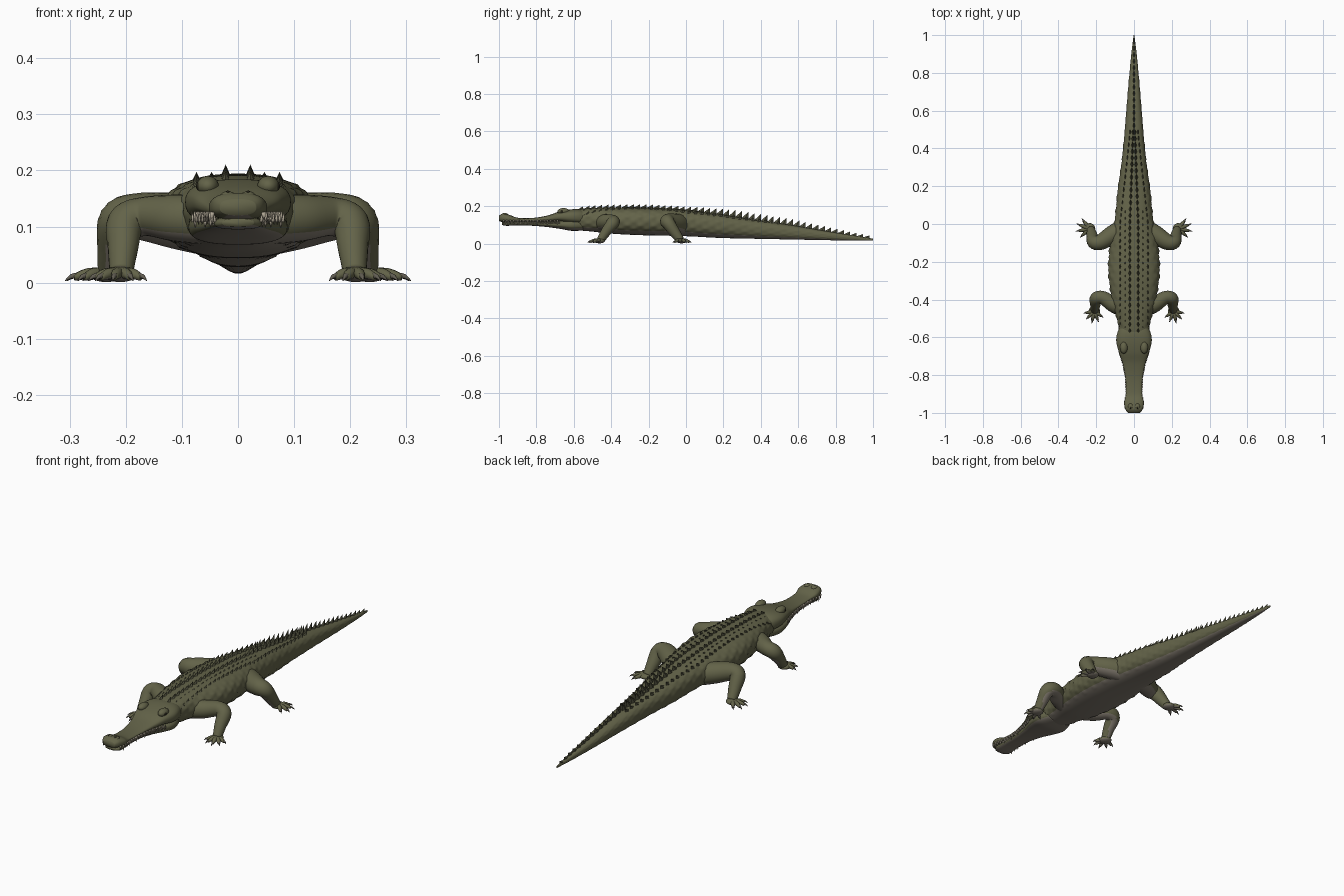
import bpy, bmesh, math
from mathutils import Vector

cube = bpy.data.objects.get("Cube")
if cube:
    bpy.data.objects.remove(cube)


def material(name, rgb):
    m = bpy.data.materials.new(name)
    m.use_nodes = True
    m.diffuse_color = (*rgb, 1)
    bsdf = next(n for n in m.node_tree.nodes if n.type == 'BSDF_PRINCIPLED')
    bsdf.inputs["Base Color"].default_value = (*rgb, 1)
    bsdf.inputs["Roughness"].default_value = 0.8
    return m


SKIN = material("olive skin", (0.125, 0.125, 0.066))
BELLY = material("grey belly", (0.21, 0.185, 0.15))
SCUTE = material("dark scutes", (0.085, 0.085, 0.05))
TOOTH = material("ivory teeth", (0.45, 0.40, 0.31))
CLAW = material("grey claws", (0.12, 0.11, 0.085))
EYE = material("dark eyes", (0.02, 0.018, 0.01))


def finish(bm, name, mats, smooth=True):
    bmesh.ops.recalc_face_normals(bm, faces=bm.faces)
    mesh = bpy.data.meshes.new(name)
    bm.to_mesh(mesh)
    bm.free()
    for m in mats:
        mesh.materials.append(m)
    for p in mesh.polygons:
        p.use_smooth = smooth
    ob = bpy.data.objects.new(name, mesh)
    bpy.context.collection.objects.link(ob)
    return ob


def spline(pts, t):
    """Catmull-Rom point at t in 0..1 through tuples of any length."""
    n = len(pts) - 1
    i = min(int(t * n), n - 1)
    u = t * n - i
    a, b, c, d = (pts[min(max(k, 0), n)] for k in (i - 1, i, i + 1, i + 2))
    return [q + 0.5 * u * (r - p + u * (2 * p - 5 * q + 4 * r - s + u * (3 * (q - r) + s - p)))
            for p, q, r, s in zip(a, b, c, d)]


def skin_rings(bm, rings):
    faces = []
    n = len(rings[0])
    for a, b in zip(rings, rings[1:]):
        for i in range(n):
            j = (i + 1) % n
            faces.append(bm.faces.new((a[i], a[j], b[j], b[i])))
    bm.faces.new(rings[0])
    bm.faces.new(rings[-1])
    return faces


def section(st, a, power):
    """Point on a rounded cross-section of station (y, half width, bottom, top)."""
    y, w, zb, zt = st
    c, s = math.cos(a), math.sin(a)
    x = w * math.copysign(abs(c) ** (2 / power), c)
    z = (zb + zt) / 2 + (zt - zb) / 2 * math.copysign(abs(s) ** (2 / power), s)
    return Vector((x, y, z))


def loft(name, stations, count, seg=40, power=2.4, belly=-0.62, bump=0):
    bm = bmesh.new()
    rings = []
    for k in range(count + 1):
        st = spline(stations, k / count)
        ring = []
        for i in range(seg):
            a = math.tau * i / seg
            p = section(st, a, power)
            # raised scales on the flanks
            if bump and abs(math.sin(a)) < 0.75:
                wave = math.cos(8 * a * 1.5) * math.cos(st[0] * 90)
                p.x += math.copysign(bump * max(0, wave) * st[1] * 10, p.x)
            ring.append(bm.verts.new(p))
        rings.append(ring)
    for n, f in enumerate(skin_rings(bm, rings)):
        if math.sin(math.tau * (n % seg + 0.5) / seg) < belly:
            f.material_index = 1
    return finish(bm, name, [SKIN, BELLY])


def tube(bm, pts, count=10, seg=14, mat=0, flat=1):
    """Tapered tube along a spline of (x, y, z, radius)."""
    rings = []
    for k in range(count + 1):
        p = spline(pts, k / count)
        q0 = spline(pts, max(0, k / count - 0.02))
        q1 = spline(pts, min(1, k / count + 0.02))
        d = (Vector(q1[:3]) - Vector(q0[:3])).normalized()
        side = d.cross(Vector((0, 0, 1))).normalized()
        up = side.cross(d)
        rings.append([bm.verts.new(Vector(p[:3]) + p[3] * (math.cos(a) * side + flat * math.sin(a) * up))
                      for a in (math.tau * i / seg for i in range(seg))])
    for f in skin_rings(bm, rings):
        f.material_index = mat


def ball(bm, centre, size, mat=0):
    r = bmesh.ops.create_uvsphere(bm, u_segments=20, v_segments=12, radius=1)
    for v in r["verts"]:
        v.co = Vector(centre) + v.co * Vector(size)
        for f in v.link_faces:
            f.material_index = mat


# Trunk and tail
BODY = [(-0.66, 0.06, 0.09, 0.165), (-0.58, 0.075, 0.072, 0.182), (-0.5, 0.09, 0.064, 0.19),
        (-0.4, 0.115, 0.053, 0.193), (-0.25, 0.134, 0.045, 0.194), (-0.1, 0.124, 0.042, 0.188),
        (0.03, 0.1, 0.038, 0.178), (0.18, 0.085, 0.03, 0.158), (0.35, 0.062, 0.026, 0.13),
        (0.55, 0.044, 0.022, 0.1), (0.75, 0.028, 0.018, 0.066), (0.9, 0.014, 0.016, 0.042),
        (1.0, 0.002, 0.016, 0.026)]
loft("body_and_tail", BODY, 220, seg=56, bump=0.0045)

# Upper head and lower jaw
HEAD = [(-1.0, 0.032, 0.12, 0.148), (-0.98, 0.046, 0.114, 0.16), (-0.945, 0.052, 0.112, 0.154),
        (-0.9, 0.043, 0.118, 0.138), (-0.82, 0.045, 0.116, 0.137), (-0.74, 0.06, 0.116, 0.15),
        (-0.68, 0.08, 0.115, 0.17), (-0.62, 0.094, 0.105, 0.182), (-0.57, 0.086, 0.1, 0.183),
        (-0.52, 0.06, 0.1, 0.17)]
JAW = [(-0.985, 0.028, 0.1, 0.114), (-0.96, 0.043, 0.095, 0.117), (-0.9, 0.04, 0.097, 0.119),
       (-0.82, 0.042, 0.095, 0.119), (-0.74, 0.057, 0.088, 0.12), (-0.67, 0.08, 0.078, 0.125),
       (-0.61, 0.088, 0.068, 0.13), (-0.55, 0.07, 0.07, 0.13)]
loft("upper_head", HEAD, 60, power=2.6, belly=-0.9)
loft("lower_jaw", JAW, 50, power=2.6, belly=-0.4)


def station_at(stations, y):
    for a, b in zip(stations, stations[1:]):
        if a[0] <= y <= b[0]:
            t = (y - a[0]) / (b[0] - a[0])
            return [p + t * (q - p) for p, q in zip(a, b)]
    return stations[-1]


def back_height(x, y):
    _, w, zb, zt = station_at(BODY, y)
    r = max(0, 1 - min(1, abs(x) / w) ** 2.4) ** (1 / 2.4)
    return (zb + zt) / 2 + (zt - zb) / 2 * r


# Teeth along both jaws
bm = bmesh.new()
for side in (-1, 1):
    for k in range(17):
        y = -0.975 + 0.018 * k
        long = 0.018 + 0.006 * (k % 3 == 1)
        xu = side * station_at(HEAD, y)[1] * 0.96
        tube(bm, [(xu, y, 0.126, 0.0045), (xu * 1.03, y, 0.126 - long * 0.6, 0.0035),
                  (xu * 1.02, y - 0.001, 0.122 - long, 0.0005)], 3, 6)
        xl = side * (station_at(JAW, y + 0.009)[1] + 0.002)
        tube(bm, [(xl, y + 0.009, 0.108, 0.004), (xl * 1.04, y + 0.009, 0.127, 0.0005)], 2, 6)
finish(bm, "teeth", [TOOTH])

# Brows, eyes and nostrils
bm = bmesh.new()
for side in (-1, 1):
    ball(bm, (side * 0.054, -0.655, 0.172), (0.02, 0.032, 0.018))
    ball(bm, (side * 0.066, -0.662, 0.172), (0.009, 0.012, 0.009), 1)
    ball(bm, (side * 0.018, -0.968, 0.153), (0.014, 0.018, 0.01))
    ball(bm, (side * 0.018, -0.972, 0.161), (0.004, 0.007, 0.003), 1)
finish(bm, "brows_eyes_and_nostrils", [SKIN, EYE])


def scute(bm, x, y, length, width, height):
    z = back_height(x, y)
    base = [bm.verts.new((x + dx * width, y + dy * length, back_height(x, min(0.995, y + dy * length)) - 0.004))
            for dx, dy in ((0, -0.5), (0.5, 0), (0, 0.5), (-0.5, 0))]
    tip = bm.verts.new((x, min(0.998, y + length * 0.5), z + height))
    for i in range(4):
        bm.faces.new((base[i], base[(i + 1) % 4], tip))
    bm.faces.new(base)


# Rows of scutes on the back, merging into a single tail crest
bm = bmesh.new()
STEP = 0.034
for k in range(46):
    y = -0.57 + STEP * k
    tail = max(0, y) / 0.5
    if y < 0.5:
        for side in (-1, 1):
            scute(bm, side * (0.022 - 0.018 * min(1, tail)), y, 0.038, 0.018, 0.017 + 0.016 * min(1, tail * 2))
            outer = 0.074 - 0.055 * tail
            scute(bm, side * outer, y, 0.034, 0.015, 0.012)
            if y < 0.05:
                scute(bm, side * 0.047, y + STEP / 2, 0.026, 0.012, 0.006)
    else:
        scute(bm, 0, y, 0.04, 0.014, 0.034 * (1 - 0.75 * (y - 0.5) / 0.5))
finish(bm, "back_scutes", [SCUTE], smooth=False)


def leg(name, side, path, foot, heading, spread, toes, reach):
    """Limb with a flat foot, fanned toes and claws."""
    bm = bmesh.new()
    tube(bm, path, 28, 20)
    ball(bm, foot, (0.03, 0.03, 0.014))
    for k in range(toes):
        a = math.radians(heading + spread * (k / (toes - 1) - 0.5))
        d = Vector((math.cos(a), math.sin(a), 0))
        far = reach * (1 - 0.25 * abs(k / (toes - 1) - 0.5))

        def at(f, z, r):
            p = Vector(foot) + d * far * f
            return (p.x, p.y, z, r)
        tube(bm, [at(0.1, 0.016, 0.011), at(0.45, 0.016, 0.01), at(0.78, 0.009, 0.006)], 6, 10)
        tube(bm, [at(0.7, 0.012, 0.006), at(0.85, 0.011, 0.004), at(1, 0.003, 0.0006)], 4, 8, 2)
    bm.normal_update()
    bmesh.ops.recalc_face_normals(bm, faces=bm.faces)
    for f in bm.faces:
        if f.material_index == 0 and f.normal.z < -0.6:
            f.material_index = 1
    for v in bm.verts:
        v.co.x *= side
        v.co.z = max(0, v.co.z)
    finish(bm, name, [SKIN, BELLY, CLAW])


FRONT = [(0.05, -0.45, 0.112, 0.045), (0.11, -0.425, 0.115, 0.042), (0.165, -0.39, 0.118, 0.035),
         (0.2, -0.395, 0.105, 0.034), (0.205, -0.43, 0.06, 0.027), (0.208, -0.457, 0.018, 0.021)]
HIND = [(0.04, -0.02, 0.1, 0.055), (0.11, -0.055, 0.11, 0.05), (0.175, -0.095, 0.118, 0.042),
        (0.213, -0.095, 0.11, 0.036), (0.222, -0.06, 0.06, 0.029), (0.228, -0.03, 0.018, 0.022)]
for label, side in (("left", 1), ("right", -1)):
    leg(label + "_front_leg", side, FRONT, (0.21, -0.462, 0.015), -78, 135, 5, 0.066)
    leg(label + "_hind_leg", side, HIND, (0.235, -0.025, 0.015), 5, 95, 4, 0.078)
